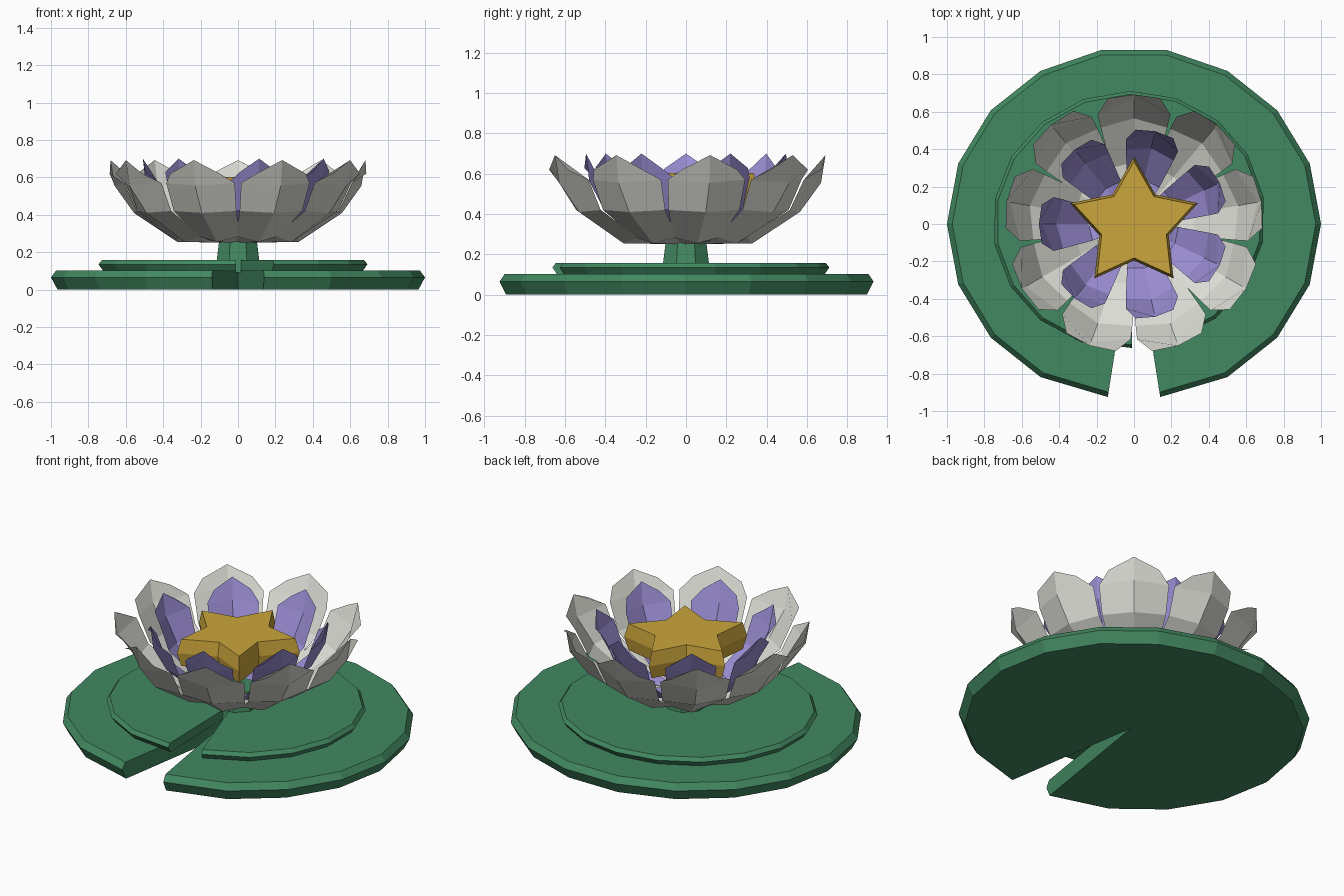
import bpy
import bmesh
from math import cos, sin, pi, radians

cube = bpy.data.objects.get("Cube")
if cube:
    bpy.data.objects.remove(cube)


def material(name, rgb):
    mat = bpy.data.materials.new(name)
    mat.use_nodes = True
    mat.diffuse_color = (*rgb, 1)
    mat.node_tree.nodes["Principled BSDF"].inputs["Base Color"].default_value = (*rgb, 1)
    return mat


GREEN = material("leaf green", (0.055, 0.25, 0.12))
WHITE = material("petal white", (0.72, 0.72, 0.67))
PURPLE = material("petal purple", (0.33, 0.27, 0.66))
GOLD = material("gold", (0.60, 0.38, 0.045))


def finish(bm, name, mat, recalc=True):
    if recalc:
        bmesh.ops.recalc_face_normals(bm, faces=bm.faces)
    mesh = bpy.data.meshes.new(name)
    bm.to_mesh(mesh)
    bm.free()
    mesh.materials.append(mat)
    obj = bpy.data.objects.new(name, mesh)
    bpy.context.collection.objects.link(obj)
    return obj


def stack(name, outline, levels, mat):
    """Solid made of one outline repeated at (height, scale) levels."""
    bm = bmesh.new()
    rings = [[bm.verts.new((x * s, y * s, z)) for x, y in outline] for z, s in levels]
    n = len(outline)
    for low, high in zip(rings, rings[1:]):
        for i in range(n):
            j = (i + 1) % n
            bm.faces.new((low[i], low[j], high[j], high[i]))
    bm.faces.new(rings[0][::-1])
    bm.faces.new(rings[-1])
    return finish(bm, name, mat)


# Lily pads: faceted oval with a narrow wedge cut to the middle
pad = [(cos(radians(a)), 0.945 * sin(radians(a))) for a in range(-60, 241, 20)]
pad = [(0.14, -0.925)] + pad + [(-0.14, -0.925), (0, -0.03)]
stack("large_pad", pad, [(0, 0.965), (0.065, 1), (0.103, 0.972)], GREEN)
small = stack("small_pad", pad, [(0.1, 0.705), (0.135, 0.73), (0.157, 0.712)], GREEN)
small.location = (-0.027, 0.02, 0)
small.rotation_euler.z = radians(10)

# Stem
octagon = [(cos(pi / 8 + i * pi / 4), sin(pi / 8 + i * pi / 4)) for i in range(8)]
stack("stem", octagon, [(0.09, 0.132), (0.27, 0.108)], GREEN)

# Petal rows: (middle radius, middle height, edge radius, edge height, half width)
ROWS = [
    (0.04, 0.25, 0.04, 0.25, 0.02),
    (0.33, 0.255, 0.30, 0.285, 0.12),
    (0.565, 0.41, 0.515, 0.42, 0.178),
    (0.67, 0.555, 0.585, 0.57, 0.195),
]
SHOULDER = (0.672, 0.62, 0.14)
TIP = (0.692, 0.692)


def petal(name, angle, scale, lift, mat):
    bm = bmesh.new()

    def vert(r, w, z):
        r, w = r * scale, w * scale
        return bm.verts.new((r * cos(angle) - w * sin(angle),
                             r * sin(angle) + w * cos(angle), z + lift))

    grid = [(vert(er, -w, ez), vert(mr, 0, mz), vert(er, w, ez))
            for mr, mz, er, ez, w in ROWS]
    for a, b in zip(grid, grid[1:]):
        for k in (0, 1):
            bm.faces.new((a[k], b[k], b[k + 1], a[k + 1]))
    # Pointed end
    r, z, w = SHOULDER
    right, left, tip = vert(r, -w, z), vert(r, w, z), vert(TIP[0], 0, TIP[1])
    edge_r, middle, edge_l = grid[-1]
    bm.faces.new((edge_r, right, tip, middle))
    bm.faces.new((middle, tip, left, edge_l))
    finish(bm, name, mat, recalc=False)


for i in range(9):
    petal(f"outer_petal_{i + 1}", pi / 2 + i * 2 * pi / 9, 1, 0, WHITE)
for i in range(7):
    petal(f"inner_petal_{i + 1}", pi + i * 2 * pi / 7, 0.735, 0.008, PURPLE)

# Star-shaped heart of the flower
star = []
for i in range(10):
    r = 0.195 if i % 2 else 0.36
    a = pi / 2 + i * pi / 5
    star.append((r * cos(a), r * sin(a)))
stack("flower_star", star, [(0.44, 0.93), (0.52, 1), (0.603, 0.93)], GOLD)
